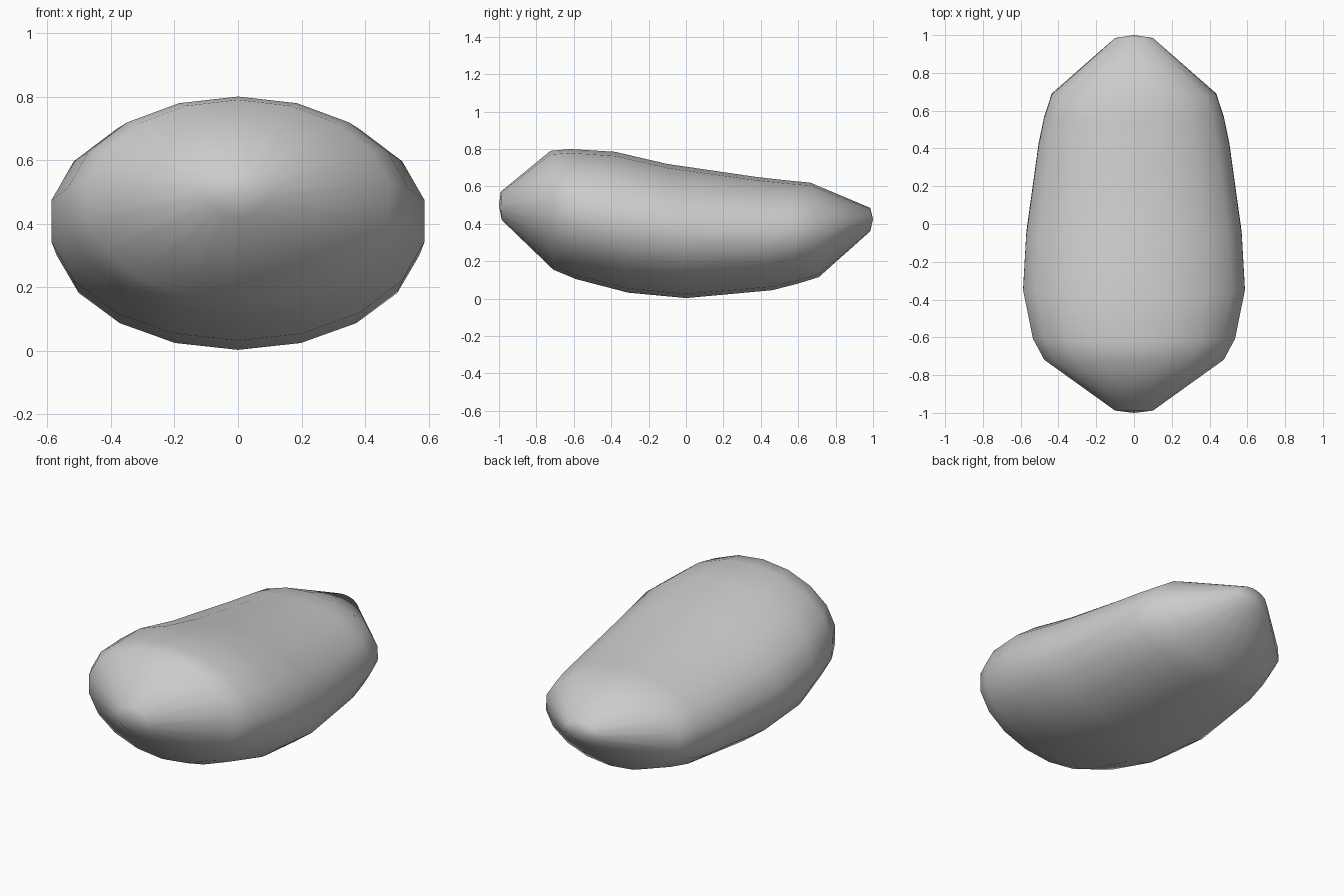
import bpy, bmesh, math

if "Cube" in bpy.data.objects:
    bpy.data.objects.remove(bpy.data.objects["Cube"])

SIDES = 18
# Each ring: bottom y, bottom z, top y, top z, half width
rings = [
    (-0.985, 0.42, -0.99, 0.572, 0.10),
    (-0.71, 0.155, -0.725, 0.79, 0.475),
    (-0.59, 0.105, -0.62, 0.80, 0.535),
    (-0.31, 0.032, -0.38, 0.785, 0.587),
    (0.00, 0.003, -0.10, 0.72, 0.57),
    (0.46, 0.045, 0.38, 0.65, 0.505),
    (0.59, 0.078, 0.54, 0.632, 0.475),
    (0.71, 0.115, 0.665, 0.62, 0.435),
    (0.985, 0.36, 0.985, 0.485, 0.10),
]

bm = bmesh.new()


def add_ring(by, bz, ty, tz, w):
    """Elliptical ring, leaning from its bottom point to its top point."""
    verts = []
    for i in range(SIDES):
        a = 2 * math.pi * i / SIDES
        t = (1 - math.cos(a)) / 2
        x = w / math.sin(math.radians(80)) * math.sin(a)
        verts.append(bm.verts.new((x, by + (ty - by) * t, bz + (tz - bz) * t)))
    return verts


# Loft the body through the rings
loops = [add_ring(*r) for r in rings]
for a, b in zip(loops, loops[1:]):
    for i in range(SIDES):
        j = (i + 1) % SIDES
        bm.faces.new((a[i], a[j], b[j], b[i]))

# Close both tips with shallow fans
for loop, tip in ((loops[0], (0, -1, 0.50)), (loops[-1], (0, 1, 0.425))):
    apex = bm.verts.new(tip)
    for i in range(SIDES):
        bm.faces.new((loop[i], loop[(i + 1) % SIDES], apex))

bmesh.ops.recalc_face_normals(bm, faces=bm.faces)
for f in bm.faces:
    f.smooth = True
mesh = bpy.data.meshes.new("rounded_body")
bm.to_mesh(mesh)
bm.free()
body = bpy.data.objects.new("rounded_body", mesh)
bpy.context.collection.objects.link(body)
